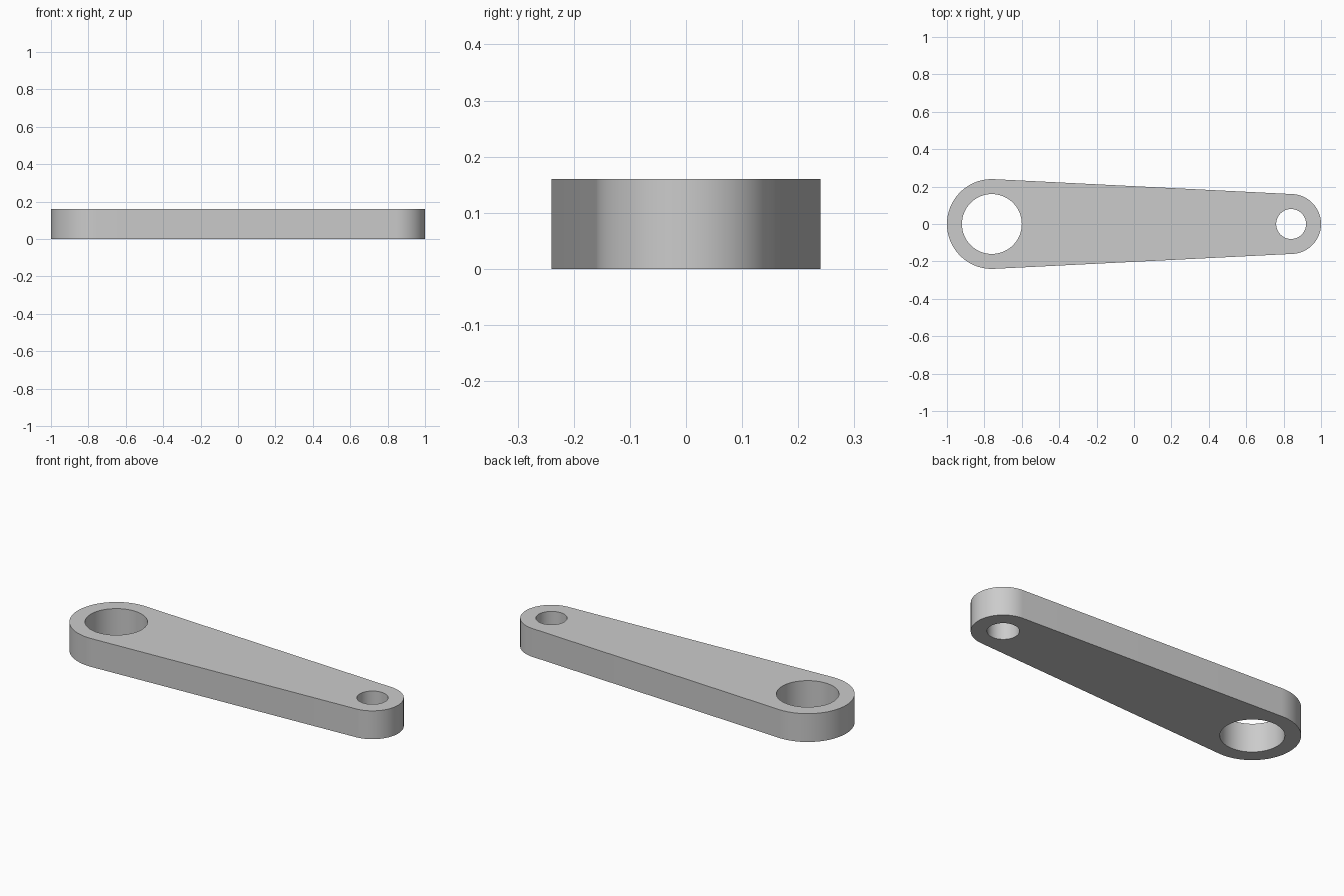
import bpy, bmesh
from math import acos, cos, sin, pi, radians

if "Cube" in bpy.data.objects:
    bpy.data.objects.remove(bpy.data.objects["Cube"])

THICKNESS = 0.16
BIG_X, BIG_R, BIG_HOLE = -0.76, 0.24, 0.16
SMALL_X, SMALL_R, SMALL_HOLE = 0.84, 0.16, 0.08


def arc(cx, r, start, end, steps):
    """Points along an arc, both ends included."""
    angles = [start + (end - start) * i / steps for i in range(steps + 1)]
    return [(cx + r * cos(a), r * sin(a), 0) for a in angles]


def add_loop(bm, points):
    verts = [bm.verts.new(p) for p in points]
    for a, b in zip(verts, verts[1:] + verts[:1]):
        bm.edges.new((a, b))


grey = bpy.data.materials.new("plain grey")
grey.use_nodes = True
colour = (0.6, 0.6, 0.6, 1)
grey.diffuse_color = colour
grey.node_tree.nodes["Principled BSDF"].inputs["Base Color"].default_value = colour

bm = bmesh.new()

# Outline: two round ends joined by tangent sides
tangent = acos((BIG_R - SMALL_R) / (SMALL_X - BIG_X))
add_loop(bm, arc(BIG_X, BIG_R, tangent, 2 * pi - tangent, 48)
         + arc(SMALL_X, SMALL_R, -tangent, tangent, 48))

# Holes through both ends
for x, r in ((BIG_X, BIG_HOLE), (SMALL_X, SMALL_HOLE)):
    add_loop(bm, arc(x, r, 0, 2 * pi, 64)[:-1])

# Fill the profile and raise it to full thickness
bmesh.ops.triangle_fill(bm, edges=bm.edges[:], use_beauty=True, normal=(0, 0, 1))
raised = bmesh.ops.extrude_face_region(bm, geom=bm.faces[:], use_keep_orig=True)
bmesh.ops.translate(bm, vec=(0, 0, THICKNESS),
                    verts=[g for g in raised["geom"] if isinstance(g, bmesh.types.BMVert)])
bmesh.ops.recalc_face_normals(bm, faces=bm.faces[:])

mesh = bpy.data.meshes.new("link_arm")
bm.to_mesh(mesh)
bm.free()
mesh.materials.append(grey)
link_arm = bpy.data.objects.new("link_arm", mesh)
bpy.context.collection.objects.link(link_arm)

# Smooth round walls, crisp rims
bpy.ops.object.select_all(action="DESELECT")
link_arm.select_set(True)
bpy.context.view_layer.objects.active = link_arm
bpy.ops.object.shade_smooth_by_angle(angle=radians(30))
